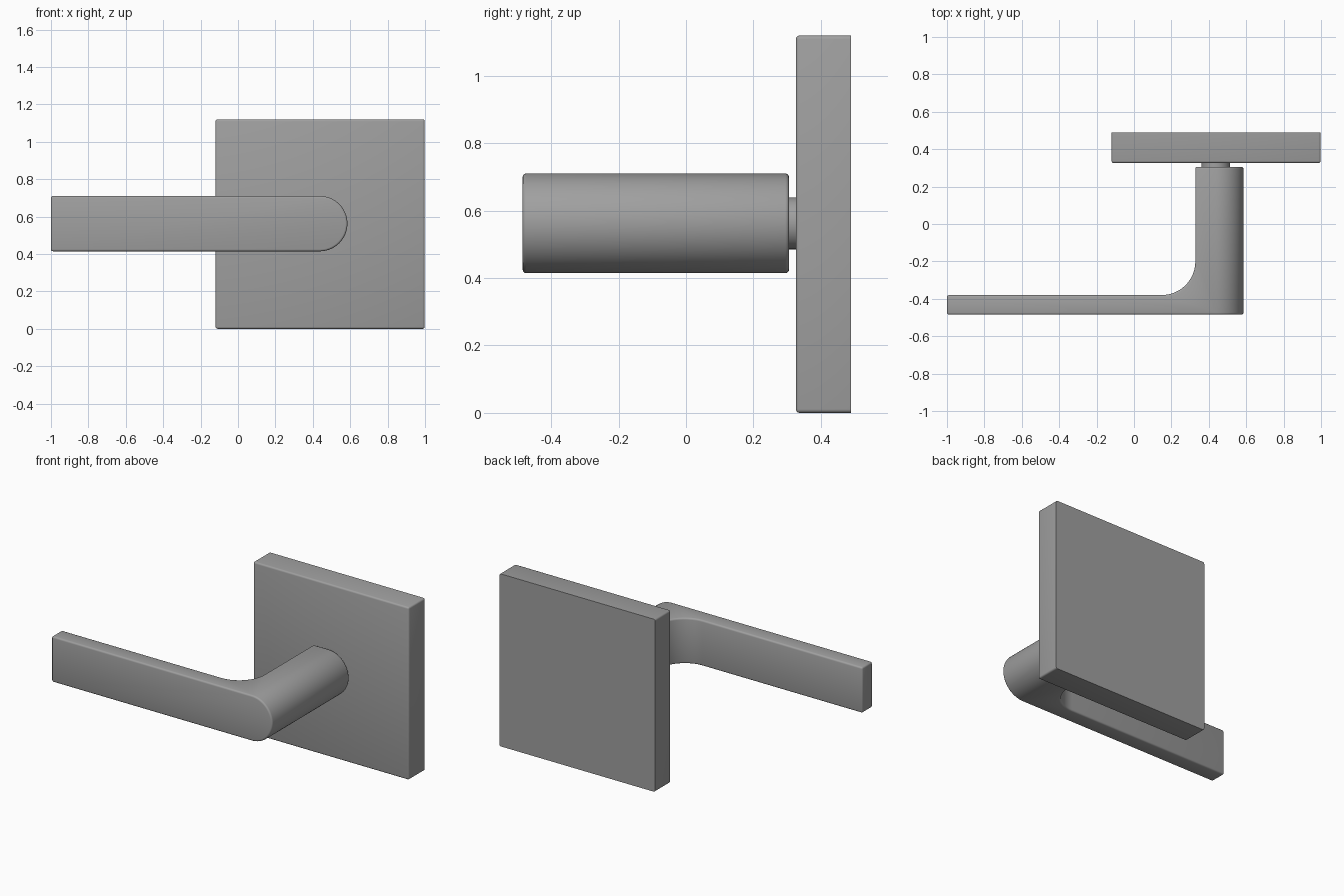
import bpy, bmesh, math
from mathutils import Vector

if "Cube" in bpy.data.objects:
    bpy.data.objects.remove(bpy.data.objects["Cube"], do_unlink=True)

metal = bpy.data.materials.new("satin grey metal")
metal.use_nodes = True
GREY = (0.35, 0.35, 0.35, 1)
metal.diffuse_color = GREY
metal.node_tree.nodes["Principled BSDF"].inputs["Base Color"].default_value = GREY

AXIS_X, AXIS_Z, R = 0.437, 0.5625, 0.148     # axis of the spindle, half height of the lever


def arc(cx, cy, r, start, end, steps):
    """Points along an arc, angles in degrees."""
    angles = [math.radians(start + (end - start) * i / steps) for i in range(steps + 1)]
    return [(cx + r * math.cos(a), cy + r * math.sin(a)) for a in angles]


def prism(name, points, direction):
    """Extrude a closed loop of 3D points along a direction."""
    bm = bmesh.new()
    face = bm.faces.new([bm.verts.new(p) for p in points])
    result = bmesh.ops.extrude_face_region(bm, geom=[face])
    moved = [v for v in result["geom"] if isinstance(v, bmesh.types.BMVert)]
    bmesh.ops.translate(bm, verts=moved, vec=Vector(direction))
    bmesh.ops.recalc_face_normals(bm, faces=bm.faces)
    mesh = bpy.data.meshes.new(name)
    bm.to_mesh(mesh)
    bm.free()
    mesh.materials.append(metal)
    obj = bpy.data.objects.new(name, mesh)
    bpy.context.collection.objects.link(obj)
    return obj


def select(obj):
    bpy.ops.object.select_all(action="DESELECT")
    obj.select_set(True)
    bpy.context.view_layer.objects.active = obj


def finish(obj, width):
    """Round the hard edges and shade smoothly."""
    select(obj)
    if width:
        bevel = obj.modifiers.new("Rounded edges", "BEVEL")
        bevel.width = width
        bevel.segments = 3
        bevel.limit_method = "ANGLE"
        bevel.angle_limit = math.radians(40)
        bpy.ops.object.modifier_apply(modifier=bevel.name)
    bpy.ops.object.shade_smooth_by_angle(angle=math.radians(35))


# Square wall plate, with crisp edges against the door
x0, x1, y0, y1, top = -0.12, 0.998, 0.326, 0.489, 1.12
plate = prism("wall_plate", [(x0, y0, 0), (x1, y0, 0), (x1, y0, top), (x0, y0, top)],
              (0, y1 - y0, 0))
bm = bmesh.new()
bm.from_mesh(plate.data)
front_edges = [e for e in bm.edges if any(v.co.y < y0 + 0.01 for v in e.verts)]
bmesh.ops.bevel(bm, geom=front_edges, offset=0.011, segments=3, profile=0.5, affect="EDGES")
bm.to_mesh(plate.data)
bm.free()
finish(plate, 0)

# Lever: bent plan outline, trimmed by a bar outline with one round end
plan = [(-1, -0.485), (0.7, -0.485), (0.7, 0.306), (0.328, 0.306)]
plan += arc(0.148, -0.2, 0.18, 0, -90, 16) + [(-1, -0.38)]
lever = prism("lever_handle", [(x, y, AXIS_Z - 0.3) for x, y in plan], (0, 0, 0.6))

bar = arc(AXIS_X, AXIS_Z, R, -90, 90, 32) + [(-1.2, AXIS_Z + R), (-1.2, AXIS_Z - R)]
trim = prism("lever_trim", [(x, -0.7, z) for x, z in bar], (0, 1.4, 0))
trim.hide_render = True

select(lever)
cut = lever.modifiers.new("Trim", "BOOLEAN")
cut.operation = "INTERSECT"
cut.solver = "EXACT"
cut.object = trim
bpy.ops.object.modifier_apply(modifier=cut.name)
bpy.data.objects.remove(trim, do_unlink=True)
finish(lever, 0.011)

# Short round spindle between lever and plate
circle = arc(AXIS_X, AXIS_Z, 0.077, 0, 360, 40)[:-1]
spindle = prism("spindle", [(x, 0.29, z) for x, z in circle], (0, 0.05, 0))
finish(spindle, 0)
